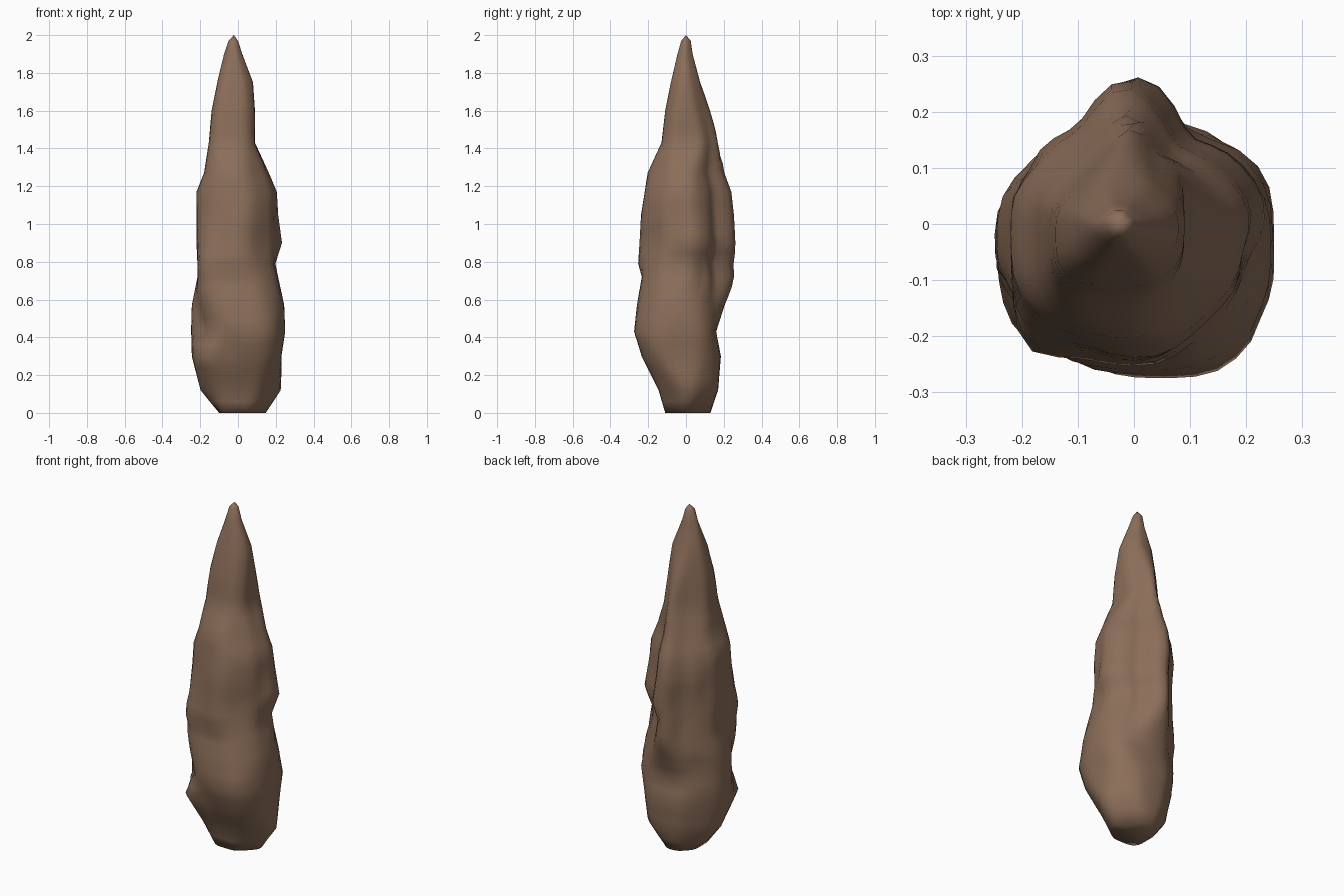
import bpy, bmesh, math
from mathutils import Vector

# Height, then reach of the rock in 8 compass directions (0, 45, ... 315 degrees)
LEVELS = [
    (0.00, .15, .12, .13, .115, .10, .13, .11, .12),
    (0.12, .23, .195, .17, .165, .20, .185, .145, .175),
    (0.30, .23, .22, .185, .195, .245, .285, .235, .265),
    (0.43, .25, .235, .16, .21, .25, .242, .275, .30),
    (0.57, .245, .21, .205, .215, .245, .265, .26, .275),
    (0.72, .215, .19, .27, .205, .215, .285, .235, .24),
    (0.79, .20, .18, .28, .205, .215, .305, .255, .225),
    (0.90, .235, .213, .27, .205, .22, .27, .25, .21),
    (1.05, .215, .19, .265, .215, .22, .247, .24, .215),
    (1.17, .21, .175, .255, .20, .22, .237, .22, .205),
    (1.27, .165, .145, .22, .17, .18, .215, .205, .17),
    (1.43, .09, .125, .19, .13, .155, .175, .13, .12),
    (1.60, .09, .095, .13, .115, .14, .15, .11, .105),
    (1.75, .08, .07, .075, .095, .11, .115, .08, .08),
    (1.90, .023, .02, .035, .055, .075, .06, .045, .03),
    (1.97, .0, .005, .025, .043, .05, .045, .025, .007),
]
# Hollows: angle, height, angular width, height spread, depth
DENTS = [
    (58, .9, 16, .45, .03), (120, .85, 14, .35, .025),
    (135, .50, 20, .07, .02), (158, 1.0, 10, .15, .015),
    (205, .50, 10, .15, .025), (255, .35, 13, .07, .02),
    (20, .72, 12, .10, .015), (340, 1.0, 12, .25, .02),
    (248, .95, 14, .30, .02), (335, .46, 9, .06, .015),
]
SIDES = 40
DIRS = [Vector((math.cos(k * math.pi / 4), math.sin(k * math.pi / 4))) for k in range(8)]


def ring(z, reach):
    """Rounded cross-section that touches the 8 reach distances."""
    c = Vector(((reach[0] - reach[4]) / 2, (reach[2] - reach[6]) / 2))
    pts = []
    for i in range(SIDES):
        a = 2 * math.pi * i / SIDES
        d = Vector((math.cos(a), math.sin(a)))
        s = sum((max(0, d.dot(n)) / max(.008, h - c.dot(n))) ** 14
                for n, h in zip(DIRS, reach))
        r = s ** (-1 / 14)
        for ang, dz, w, spread, depth in DENTS:
            off = (math.degrees(a) - ang + 180) % 360 - 180
            r -= depth * math.exp(-(off / w) ** 2 - ((z - dz) / spread) ** 2)
        p = c + d * r
        pts.append((p.x, p.y, z))
    return pts


# Add intermediate levels where the spacing is wide
rows = []
for lo, hi in zip(LEVELS, LEVELS[1:]):
    steps = max(1, round((hi[0] - lo[0]) / .06))
    for s in range(steps):
        rows.append([a + (b - a) * s / steps for a, b in zip(lo, hi)])
rows.append(LEVELS[-1])

# Rock spire: stacked rings, flat base, pointed tip
bm = bmesh.new()
rings = [[bm.verts.new(p) for p in ring(r[0], r[1:])] for r in rows]
base = bm.verts.new((.02, .01, 0))
tip = bm.verts.new((-.022, 0, 2))
for a, b in zip(rings, rings[1:]):
    for i in range(SIDES):
        j = (i + 1) % SIDES
        bm.faces.new((a[i], a[j], b[j], b[i]))
for i in range(SIDES):
    j = (i + 1) % SIDES
    bm.faces.new((rings[0][j], rings[0][i], base))
    bm.faces.new((rings[-1][i], rings[-1][j], tip))
bmesh.ops.recalc_face_normals(bm, faces=bm.faces)
mesh = bpy.data.meshes.new("rock_spire")
bm.to_mesh(mesh)
bm.free()
mesh.shade_smooth()
spire = bpy.data.objects.new("rock_spire", mesh)
bpy.context.collection.objects.link(spire)

# Brown stone
mat = bpy.data.materials.new("brown_stone")
mat.diffuse_color = (.26, .155, .10, 1)
mesh.materials.append(mat)
